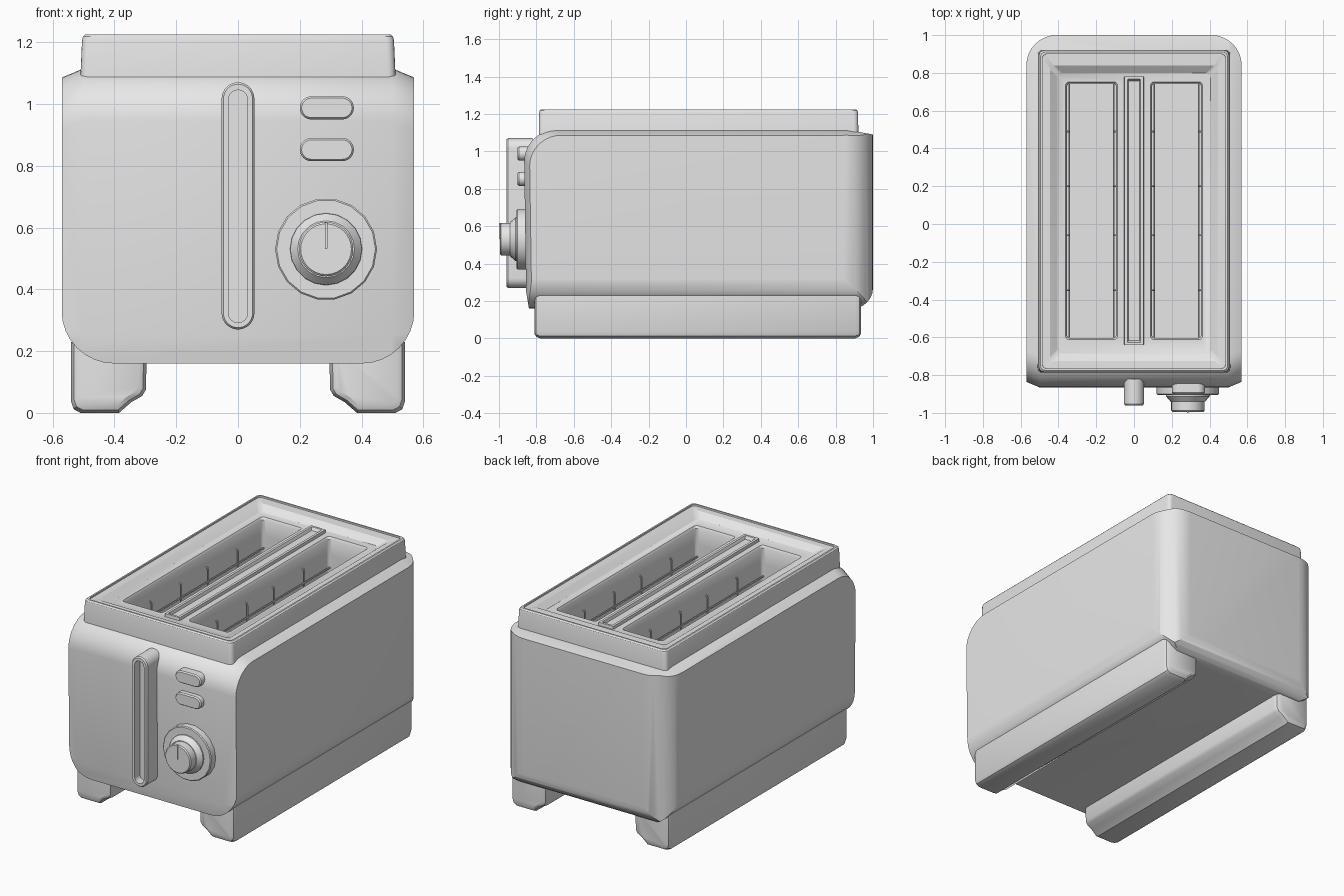
import bpy, bmesh
from math import sin, cos, pi

if "Cube" in bpy.data.objects:
    bpy.data.objects.remove(bpy.data.objects["Cube"])

grey = bpy.data.materials.new("light grey")
grey.use_nodes = True
grey.diffuse_color = (0.8, 0.8, 0.8, 1)
grey.node_tree.nodes["Principled BSDF"].inputs["Base Color"].default_value = (0.8, 0.8, 0.8, 1)


def arc(cx, cy, r, start, end, n=8):
    angles = [start + (end - start) * i / n for i in range(n + 1)]
    return [(cx + r * cos(a), cy + r * sin(a)) for a in angles]


def rounded(x0, x1, y0, y1, r, n=8):
    """Rounded rectangle outline."""
    return (arc(x1 - r, y1 - r, r, 0, pi / 2, n) + arc(x0 + r, y1 - r, r, pi / 2, pi, n)
            + arc(x0 + r, y0 + r, r, pi, 1.5 * pi, n) + arc(x1 - r, y0 + r, r, 1.5 * pi, 2 * pi, n))


def scaled(points, centre, sx, sy):
    return [(centre[0] + (a - centre[0]) * sx, centre[1] + (b - centre[1]) * sy) for a, b in points]


def loft(name, axis, sections):
    """Skin outlines placed at given heights along an axis, with capped ends."""
    place = {"x": lambda a, b, h: (h, a, b),
             "y": lambda a, b, h: (a, h, b),
             "z": lambda a, b, h: (a, b, h)}[axis]
    bm = bmesh.new()
    rings = [[bm.verts.new(place(a, b, h)) for a, b in pts] for h, pts in sections]
    n = len(rings[0])
    for low, high in zip(rings, rings[1:]):
        for i in range(n):
            j = (i + 1) % n
            bm.faces.new((low[i], low[j], high[j], high[i]))
    bm.faces.new(rings[0])
    bm.faces.new(rings[-1])
    bmesh.ops.remove_doubles(bm, verts=bm.verts, dist=1e-5)
    bmesh.ops.recalc_face_normals(bm, faces=bm.faces)
    mesh = bpy.data.meshes.new(name)
    bm.to_mesh(mesh)
    bm.free()
    mesh.materials.append(grey)
    obj = bpy.data.objects.new(name, mesh)
    bpy.context.collection.objects.link(obj)
    return obj


def select(obj):
    bpy.ops.object.select_all(action="DESELECT")
    obj.select_set(True)
    bpy.context.view_layer.objects.active = obj


def combine(obj, tool, operation):
    """Apply a boolean and discard the tool."""
    select(obj)
    mod = obj.modifiers.new("cut", "BOOLEAN")
    mod.object, mod.operation, mod.solver = tool, operation, "EXACT"
    bpy.ops.object.modifier_apply(modifier=mod.name)
    bpy.data.objects.remove(tool)


def smooth(obj):
    select(obj)
    bpy.ops.object.shade_smooth_by_angle(angle=pi / 6)


# Body: side profile intersected with the front and plan outlines
side = (arc(-0.695, 0.945, 0.17, pi, pi / 2, 10)
        + [(0.86, 1.115), (1.0, 1.09)]
        + arc(0.89, 0.27, 0.11, 0, -pi / 2, 6)
        + [(-0.84, 0.16), (-0.855, 0.25)])
narrow = scaled(side, (1.0, 0.16), 0.982, 0.965)
body = loft("body", "x", [(-0.58, narrow), (-0.5, side), (0.5, side), (0.58, narrow)])
combine(body, loft("plan", "z", [(0, rounded(-0.57, 0.57, -1.3, 1.0, 0.16)),
                                 (1.4, rounded(-0.57, 0.57, -1.3, 1.0, 0.16))]), "INTERSECT")
lower = rounded(-0.571, 0.571, 0.16, 1.6, 0.17)
combine(body, loft("lower_corners", "y", [(-1.2, lower), (1.2, lower)]), "INTERSECT")


# Top collar with a sunken deck
def rim(hx, y0, y1, r=0.025):
    return rounded(-hx, hx, y0, y1, r, 4)


collar = loft("top_collar", "z", [(1.07, rim(0.511, -0.787, 0.922)),
                                  (1.205, rim(0.505, -0.785, 0.92)),
                                  (1.218, rim(0.502, -0.782, 0.917)),
                                  (1.225, rim(0.495, -0.775, 0.91))])
combine(collar, loft("tray", "z", [(1.185, rim(0.405, -0.685, 0.80)),
                                   (1.215, rim(0.445, -0.725, 0.84)),
                                   (1.216, rim(0.485, -0.765, 0.90)),
                                   (1.25, rim(0.487, -0.767, 0.902))]), "DIFFERENCE")


# Bread slots through collar and body
def slot_cutter(cx, grow):
    def outline(g):
        return rounded(cx - 0.13 - g, cx + 0.13 + g, -0.605 - g, 0.745 + g, 0.02, 4)
    return loft("slot_cutter", "z", [(0.35, outline(grow)), (1.172, outline(grow)),
                                     (1.186, outline(grow + 0.008)), (1.3, outline(grow + 0.008))])


for cx in (-0.225, 0.225):
    combine(collar, slot_cutter(cx, 0), "DIFFERENCE")
    combine(body, slot_cutter(cx, 0.003), "DIFFERENCE")

# Ridge between the slots, with a groove
ridge = loft("centre_ridge", "z", [(1.17, rim(0.053, -0.643, 0.783, 0.004)),
                                   (1.203, rim(0.05, -0.64, 0.78, 0.004))])
combine(ridge, loft("groove", "z", [(1.18, rim(0.028, -0.615, 0.755, 0.003)),
                                    (1.21, rim(0.037, -0.63, 0.77, 0.003))]), "DIFFERENCE")

# Wire guards along the slot walls
curve = bpy.data.curves.new("wire_guards", "CURVE")
curve.dimensions = "3D"
curve.bevel_depth = 0.005
curve.bevel_resolution = 1
curve.use_fill_caps = True


def wire(points):
    spline = curve.splines.new("POLY")
    spline.points.add(len(points) - 1)
    for p, co in zip(spline.points, points):
        p.co = (*co, 1)


for cx in (-0.225, 0.225):
    for s in (-1, 1):
        wall, inner = cx + s * 0.132, cx + s * 0.118
        wire([(inner, -0.6, 1.0), (inner, 0.74, 1.0)])
        for y in (-0.35, -0.06, 0.2, 0.49):
            wire([(inner, y, 0.36), (inner, y, 1.07), (inner + s * 0.004, y, 1.082), (wall, y, 1.085)])
guards = bpy.data.objects.new("wire_guards", curve)
bpy.context.collection.objects.link(guards)
select(guards)
bpy.ops.object.convert(target="MESH")
guards = bpy.context.object
guards.data.materials.clear()
guards.data.materials.append(grey)

# Runner feet
foot_profile = [(0.54, 0.23), (0.54, 0.035), (0.532, 0.012), (0.51, 0.0), (0.385, 0.0),
                (0.345, 0.035), (0.31, 0.055), (0.298, 0.075), (0.295, 0.23)]
feet = []
for label, s in (("left_foot", 1), ("right_foot", -1)):
    sections = [(y, [(s * a, b) for a, b in scaled(foot_profile, (0.42, 0.12), k, k)])
                for y, k in ((-0.81, 0.8), (-0.802, 0.92), (-0.78, 1),
                             (0.905, 1), (0.927, 0.92), (0.935, 0.8))]
    feet.append(loft(label, "y", sections))


# Lever housing with its recessed track
def stadium(x0, x1, z0, z1):
    return rounded(x0, x1, z0, z1, min(x1 - x0, z1 - z0) / 2)


lever = loft("lever_housing", "y", [(-0.82, stadium(-0.053, 0.053, 0.27, 1.07)),
                                    (-0.952, stadium(-0.053, 0.053, 0.27, 1.07)),
                                    (-0.96, stadium(-0.047, 0.047, 0.276, 1.064))])
combine(lever, loft("track", "y", [(-0.91, stadium(-0.031, 0.031, 0.292, 1.045)),
                                   (-1.0, stadium(-0.031, 0.031, 0.292, 1.045))]), "DIFFERENCE")

# Push buttons
buttons = []
for label, z in (("upper_button", 0.95), ("lower_button", 0.815)):
    full = stadium(0.2, 0.375, z, z + 0.075)
    buttons.append(loft(label, "y", [(-0.8, full), (-0.892, full),
                                     (-0.9, stadium(0.206, 0.369, z + 0.006, z + 0.069))]))


# Dial: flange, conical skirt and knob
def turned(name, sides, steps):
    return loft(name, "y", [(y, arc(0.285, 0.53, r, 0, 2 * pi * (1 - 1 / sides), sides - 1))
                            for y, r in steps])


dial = [turned("dial_flange", 18, [(-0.84, 0.165), (-0.9, 0.165), (-0.905, 0.16)]),
        turned("dial_skirt", 20, [(-0.89, 0.118), (-0.912, 0.116), (-0.94, 0.092), (-0.942, 0.08)]),
        turned("dial_knob", 32, [(-0.92, 0.088), (-0.988, 0.088), (-0.994, 0.082)])]
mark = rounded(0.281, 0.289, 0.53, 0.617, 0.002, 2)
loft("dial_pointer", "y", [(-0.99, mark), (-1.0, mark)])

for part in [body, collar, ridge, lever, guards] + feet + buttons + dial:
    smooth(part)
